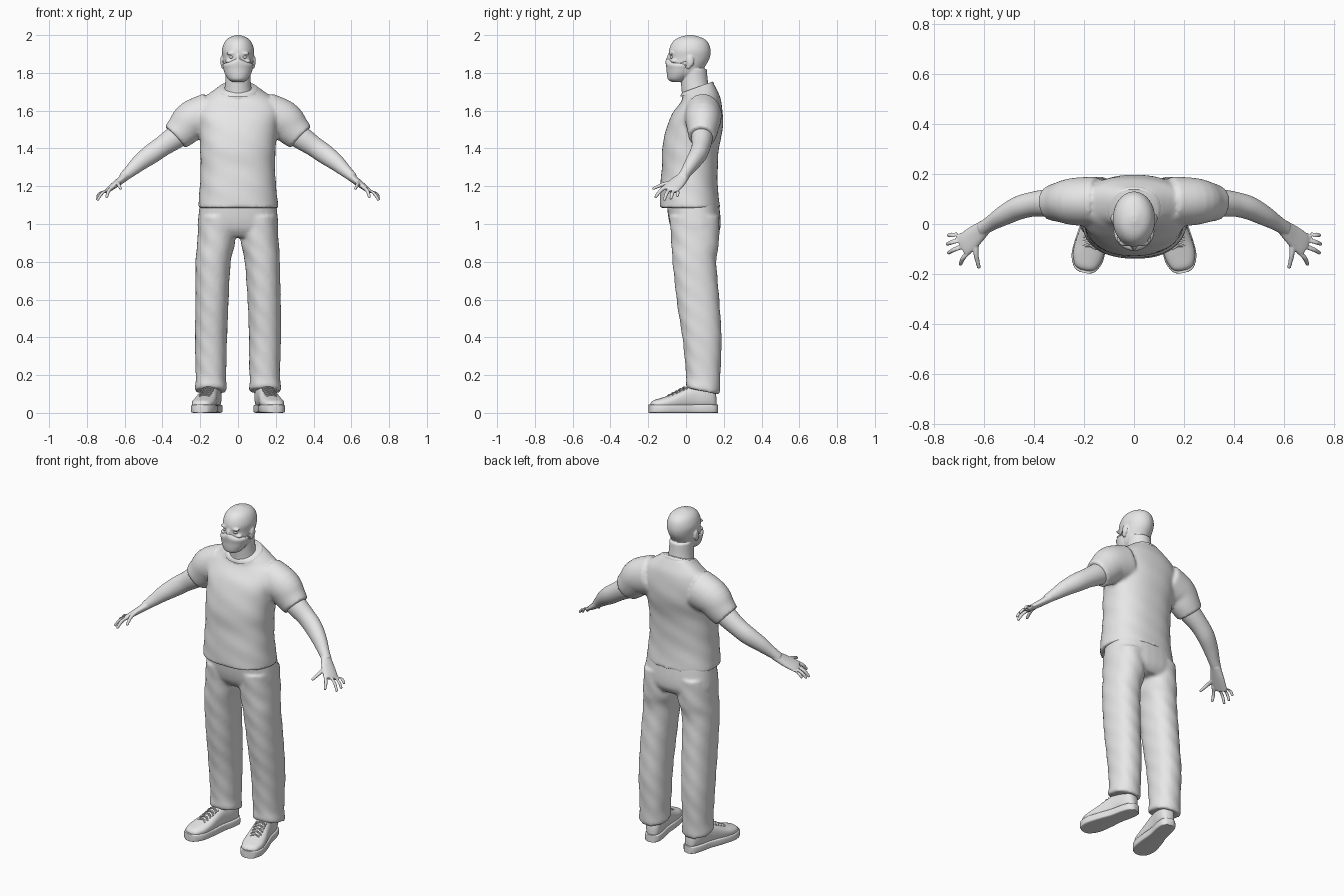
import bpy, bmesh, math
from mathutils import Vector, Matrix

cube = bpy.data.objects.get("Cube")
if cube:
    bpy.data.objects.remove(cube, do_unlink=True)

GREY = (0.8, 0.8, 0.8, 1)
mat = bpy.data.materials.new("plain grey")
mat.use_nodes = True
mat.diffuse_color = GREY
mat.node_tree.nodes["Principled BSDF"].inputs["Base Color"].default_value = GREY

X, Y, Z = Vector((1, 0, 0)), Vector((0, 1, 0)), Vector((0, 0, 1))


def spline(secs, steps):
    """Smooth interpolation through the cross-sections."""
    secs = [tuple(s) + (0,) * (6 - len(s)) for s in secs]
    out = []
    for i in range(len(secs) - 1):
        a, b, c, d = (secs[max(i - 1, 0)], secs[i], secs[i + 1],
                      secs[min(i + 2, len(secs) - 1)])
        for k in range(steps):
            t = k / steps
            out.append([q + t / 2 * (r - p + t * (2 * p - 5 * q + 4 * r - s
                        + t * (3 * (q - r) + s - p))) for p, q, r, s in zip(a, b, c, d)])
    return out + [list(secs[-1])]


def loft(bm, secs, axes=None, n=32, power=2, steps=4, fold=0):
    """Skin sections (x, y, z, radius u, radius v, tilt); no axes = follow the path."""
    secs = spline(secs, steps)
    rings = []
    for i, (x, y, z, ru, rv, tilt) in enumerate(secs):
        c = Vector((x, y, z))
        if axes:
            u, v = axes
        else:
            t = Vector(secs[min(i + 1, len(secs) - 1)][:3]) - Vector(secs[max(i - 1, 0)][:3])
            t.normalize()
            u = (Y - t * t.y).normalized()
            v = t.cross(u)
        ring = []
        for k in range(n):
            a = 2 * math.pi * k / n
            ca, sa = math.cos(a), math.sin(a)
            w = 1 + fold * math.sin(3 * a + 21 * z) * math.sin(33 * z + 2 * a)
            pu = math.copysign(abs(ca) ** (2 / power), ca) * ru * w
            pv = math.copysign(abs(sa) ** (2 / power), sa) * rv * w
            ring.append(bm.verts.new(c + u * pu + v * pv + Z * tilt * pv))
        rings.append(ring)
    for r, s in zip(rings, rings[1:]):
        for k in range(n):
            j = (k + 1) % n
            bm.faces.new((r[k], r[j], s[j], s[k]))
    bm.faces.new(rings[0][::-1])
    bm.faces.new(rings[-1])


def ball(bm, centre, radii):
    m = Matrix.Translation(centre) @ Matrix.Diagonal((*radii, 1))
    bmesh.ops.create_uvsphere(bm, u_segments=20, v_segments=12, radius=1, matrix=m)


def finish(name, bm, voxel=0, smooth=3, mirror=False):
    bmesh.ops.recalc_face_normals(bm, faces=bm.faces)
    me = bpy.data.meshes.new(name)
    bm.to_mesh(me)
    bm.free()
    me.materials.append(mat)
    ob = bpy.data.objects.new(name, me)
    bpy.context.collection.objects.link(ob)
    bpy.ops.object.select_all(action='DESELECT')
    ob.select_set(True)
    bpy.context.view_layer.objects.active = ob
    bpy.ops.object.shade_smooth_by_angle(angle=math.radians(45))
    if voxel:
        mod = ob.modifiers.new("blend", 'REMESH')
        mod.mode, mod.voxel_size, mod.use_smooth_shade = 'VOXEL', voxel, True
        mod = ob.modifiers.new("soften", 'SMOOTH')
        mod.factor, mod.iterations = 0.5, smooth
    if mirror:
        mod = ob.modifiers.new("mirror", 'MIRROR')
        mod.use_mirror_merge = False
    return ob


# Head with neck, brows, nose and ears
bm = bmesh.new()
loft(bm, [(0, -.04, 1.757, .03, .035), (0, -.03, 1.775, .052, .06), (0, -.01, 1.80, .067, .085),
          (0, .005, 1.84, .076, .1), (0, .018, 1.88, .081, .108), (0, .02, 1.92, .085, .11),
          (0, .022, 1.96, .073, .096), (0, .022, 1.985, .05, .066), (0, .022, 2, .012, .015)], (X, Y))
loft(bm, [(0, .06, 1.62, .1, .08), (0, .055, 1.69, .077, .077), (0, .045, 1.75, .068, .072),
          (0, .04, 1.82, .066, .07)], (X, Y))
ball(bm, (0, -.088, 1.87), (.012, .016, .032))
for s in (1, -1):
    ball(bm, (s * .032, -.076, 1.903), (.03, .014, .009))
    ball(bm, (s * .045, -.062, 1.862), (.025, .018, .01))
    ball(bm, (s * .085, .022, 1.862), (.009, .02, .03))
    ball(bm, (s * .082, .014, 1.838), (.008, .012, .018))
finish("head", bm, .005, 4)

# Eyes
bm = bmesh.new()
ball(bm, (.032, -.074, 1.883), (.015, .011, .008))
finish("eye", bm, mirror=True)

# Face mask and its ear loops
bm = bmesh.new()
loft(bm, [(0, -.045, 1.752, .03, .03), (0, -.045, 1.765, .05, .05), (0, -.035, 1.79, .067, .066),
          (0, -.03, 1.82, .077, .073), (0, -.03, 1.845, .079, .077), (0, -.05, 1.862, .042, .058),
          (0, -.07, 1.874, .014, .034)], (X, Y))
finish("face_mask", bm)
bm = bmesh.new()
for z in (1.835, 1.85):
    loft(bm, [(.074, -.035, z, .002, .002), (.079, -.01, z + .008, .002, .002),
              (.083, .015, 1.875 if z > 1.84 else 1.83, .002, .002)], (X, Z), n=8)
finish("mask_strap", bm, mirror=True)

# T-shirt: body and sleeves blended together
bm = bmesh.new()
loft(bm, [(0, .02, 1.085, .213, .16), (0, .015, 1.2, .202, .152), (0, .02, 1.3, .197, .148),
          (0, .025, 1.4, .2, .15), (0, .045, 1.5, .207, .15), (0, .06, 1.58, .22, .135),
          (0, .075, 1.65, .2, .108, .1), (0, .072, 1.69, .15, .09, .25),
          (0, .06, 1.722, .1, .082, .36)], (X, Y), n=48, power=2.3, steps=6, fold=.012)
for s in (1, -1):
    loft(bm, [(s * .15, .09, 1.58, .1, .115), (s * .24, .09, 1.55, .095, .105),
              (s * .29, .088, 1.50, .082, .092), (s * .332, .083, 1.46, .071, .079)])
finish("t_shirt", bm, .01)

# Collar rib
bm = bmesh.new()
loft(bm, [(0, .06, 1.706, .112, .09, .36), (0, .06, 1.718, .106, .086, .36),
          (0, .06, 1.725, .096, .079, .36)], (X, Y), n=48, power=2.2)
finish("collar", bm)

# Trousers: hips and two legs blended together
bm = bmesh.new()
loft(bm, [(0, .035, 1.12, .2, .138), (0, .045, 1.03, .211, .138), (0, .052, .97, .212, .128),
          (0, .055, .93, .18, .1)], (X, Y), power=2.4)
for s in (1, -1):
    loft(bm, [(s * .108, .045, 1.04, .098, .132), (s * .116, .05, .9, .1, .126),
              (s * .13, .045, .8, .093, .116), (s * .138, .062, .6, .088, .113),
              (s * .143, .086, .4, .085, .104), (s * .142, .09, .25, .082, .094),
              (s * .143, .09, .18, .08, .09, -.1), (s * .144, .088, .13, .085, .09, -.2),
              (s * .144, .088, .115, .082, .086, -.2)], (X, Y), power=2.2, steps=6, fold=.025)
finish("trousers", bm, .01)

# Bare arm and hand
bm = bmesh.new()
loft(bm, [(.25, .088, 1.515, .06, .065), (.33, .085, 1.46, .057, .062), (.40, .08, 1.412, .05, .054),
          (.46, .065, 1.37, .047, .052), (.52, .035, 1.325, .04, .044), (.57, .005, 1.28, .031, .033),
          (.61, -.02, 1.245, .028, .024)])
loft(bm, [(.59, -.006, 1.257, .028, .024), (.635, -.045, 1.22, .042, .019),
          (.675, -.078, 1.19, .046, .015), (.69, -.09, 1.178, .042, .012)])
fingers = [((.660, -.11, 1.196), (.695, -.16, 1.145)), ((.682, -.088, 1.186), (.742, -.115, 1.13)),
           ((.694, -.064, 1.178), (.747, -.08, 1.136)), ((.698, -.042, 1.176), (.742, -.045, 1.15)),
           ((.632, -.07, 1.22), (.622, -.172, 1.188))]
for base, tip in fingers:
    a, b = Vector(base), Vector(tip)
    mid = (a + b) / 2 + Vector((.006, 0, .006))
    loft(bm, [(*a, .012, .012), (*mid, .0105, .0105), (*b, .008, .008)],
         (X, (b - a).cross(X).normalized()), n=12)
    ball(bm, b, (.008, .008, .008))
finish("arm", bm, .004, 3, mirror=True)

# Shoes, modelled straight and then turned outwards
turn = Matrix.Translation((.157, 0, 0)) @ Matrix.Rotation(math.radians(12.5), 4, 'Z')


def shoe_part(name, bm):
    bmesh.ops.transform(bm, matrix=turn, verts=bm.verts)
    finish(name, bm, mirror=True)


bm = bmesh.new()
loft(bm, [(0, y, .022, r, .022) for y, r in
          ((-.2, .018), (-.186, .044), (-.135, .065), (-.05, .061), (.03, .05),
           (.1, .05), (.15, .042), (.17, .02))], (X, Z), power=7)
shoe_part("shoe_sole", bm)

tops = ((-.19, .02, .052), (-.175, .044, .066), (-.13, .06, .08), (-.08, .06, .096),
        (-.02, .053, .125), (.04, .047, .148), (.1, .047, .15), (.145, .038, .135), (.162, .018, .09))
bm = bmesh.new()
loft(bm, [(0, y, (top + .02) / 2, r, (top - .02) / 2) for y, r, top in tops], (X, Z), power=2.5)
shoe_part("shoe_upper", bm)

# Laces crossing the tongue
bm = bmesh.new()
for i in range(5):
    y, z = -.09 + i * .02, .095 + i * .01
    for s in (1, -1):
        loft(bm, [(-s * .032, y - .008, z - .012, .004, .004), (0, y, z + .002, .004, .004),
                  (s * .032, y + .008, z - .008, .004, .004)], (Y, Z), n=8)
shoe_part("laces", bm)
